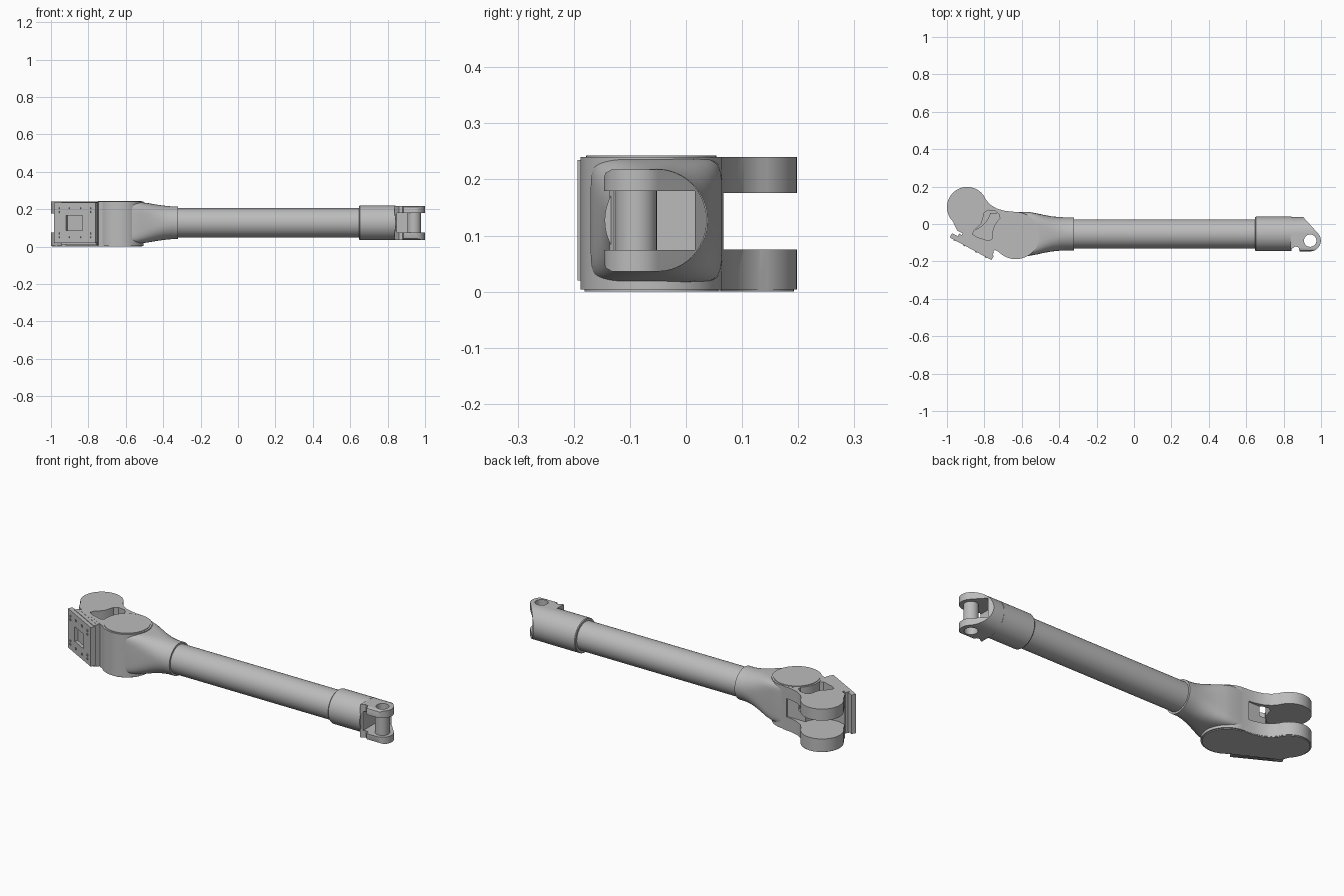
import bpy, bmesh, math
from mathutils import Vector

cube = bpy.data.objects.get("Cube")
if cube:
    bpy.data.objects.remove(cube, do_unlink=True)

grey = bpy.data.materials.new("satin grey")
grey.use_nodes = True
grey.diffuse_color = (0.5, 0.5, 0.5, 1)
grey.node_tree.nodes["Principled BSDF"].inputs["Base Color"].default_value = (0.5, 0.5, 0.5, 1)

AXIS_Y, AXIS_Z = -0.053, 0.127
BARREL = (-0.632, -0.062)
LOBE = (-0.892, 0.09)
PIN = (0.942, -0.089)


def loft(name, rings, angle=35):
    """Skin a list of equal-length point rings and cap both ends."""
    bm = bmesh.new()
    rows = [[bm.verts.new(p) for p in ring] for ring in rings]
    n = len(rows[0])
    for a, b in zip(rows, rows[1:]):
        for i in range(n):
            j = (i + 1) % n
            bm.faces.new((a[i], a[j], b[j], b[i]))
    bm.faces.new(rows[0][::-1])
    bm.faces.new(rows[-1])
    bmesh.ops.recalc_face_normals(bm, faces=bm.faces)
    mesh = bpy.data.meshes.new(name)
    bm.to_mesh(mesh)
    bm.free()
    mesh.materials.append(grey)
    ob = bpy.data.objects.new(name, mesh)
    bpy.context.collection.objects.link(ob)
    smooth(ob, angle)
    return ob


def smooth(ob, angle=35):
    bpy.ops.object.select_all(action="DESELECT")
    ob.select_set(True)
    bpy.context.view_layer.objects.active = ob
    bpy.ops.object.shade_smooth_by_angle(angle=math.radians(angle))


def arc(c, r, start, end, n=24):
    steps = [math.radians(start + (end - start) * i / n) for i in range(n + 1)]
    return [(c[0] + r * math.cos(t), c[1] + r * math.sin(t)) for t in steps]


def prism(name, outline, z0, z1):
    return loft(name, [[(x, y, z) for x, y in outline] for z in (z0, z1)])


def disc(name, c, r, z0, z1, n=64):
    return prism(name, arc(c, r, 0, 360 - 360 / n, n - 1), z0, z1)


def block(name, x, y, z):
    return prism(name, [(x[0], y[0]), (x[1], y[0]), (x[1], y[1]), (x[0], y[1])], *z)


def section(x, hy, hz, power=2, n=64):
    """Superellipse ring across the arm axis."""
    ring = []
    for i in range(n):
        t = 2 * math.pi * i / n
        c, s = math.cos(t), math.sin(t)
        ring.append((x, AXIS_Y + hy * math.copysign(abs(c) ** (2 / power), c),
                     AXIS_Z + hz * math.copysign(abs(s) ** (2 / power), s)))
    return ring


def combine(ob, tool, operation="DIFFERENCE"):
    mod = ob.modifiers.new("cut", "BOOLEAN")
    mod.operation, mod.object, mod.solver = operation, tool, "EXACT"
    bpy.ops.object.select_all(action="DESELECT")
    ob.select_set(True)
    bpy.context.view_layer.objects.active = ob
    bpy.ops.object.modifier_apply(modifier=mod.name)
    bpy.data.objects.remove(tool, do_unlink=True)
    smooth(ob)


# Long tube and its two sleeves
loft("arm_tube", [section(x, 0.078, 0.078) for x in (-0.33, 0.66)])
loft("outer_sleeve", [section(0.648, 0.089, 0.089), section(0.652, 0.092, 0.092),
                      section(0.842, 0.092, 0.092)])

# Neck blending from the boxy elbow to the round sleeve
loft("elbow_neck", [
    section(-0.62, 0.118, 0.112, 9), section(-0.56, 0.117, 0.112, 7),
    section(-0.52, 0.110, 0.110, 5), section(-0.48, 0.101, 0.105, 3.6),
    section(-0.44, 0.094, 0.098, 2.7), section(-0.40, 0.090, 0.092, 2.2),
    section(-0.36, 0.088, 0.088), section(-0.32, 0.088, 0.088)], 50)

# Elbow barrel with its end cap
disc("elbow_barrel", BARREL, 0.126, 0.004, 0.24)
disc("barrel_cap", BARREL, 0.116, 0.23, 0.243)

# Fork body: lobed outline, slotted between the two ears
outline = (arc(LOBE, 0.108, 22, 225)
           + [(-0.945, -0.035), (-0.75, -0.135), (-0.72, -0.15), (-0.63, -0.18),
              (-0.55, -0.06), (-0.63, 0.064), (-0.69, 0.07), (-0.735, 0.083), (-0.77, 0.104)])
fork = prism("fork_body", outline, 0.004, 0.2395)
combine(fork, disc("gap_cutter", LOBE, 0.127, 0.075, 0.176))
combine(fork, block("slot_cutter", (-1.1, -0.66), (0.06, 0.3), (0.075, 0.176)))
pocket = [(-0.863, -0.055), (-0.855, -0.035), (-0.815, 0.005), (-0.80, 0.06), (-0.78, 0.074),
          (-0.74, 0.068), (-0.72, 0.05), (-0.715, 0.015), (-0.75, -0.04), (-0.752, -0.075),
          (-0.775, -0.09), (-0.84, -0.07)]
combine(fork, prism("pocket_cutter", pocket, 0.125, 0.3))

# Thin cover under the fork and barrel
center = Vector((-0.79, 0.02))
prism("bottom_cover", [tuple(center + (Vector(p) - center) * 0.97) for p in outline], 0, 0.01)
disc("barrel_bottom_cover", BARREL, 0.119, 0, 0.01)

# Tilted mounting plate on the front, with a backing rib and a square window
start, end = Vector((-0.985, -0.072)), Vector((-0.762, -0.193))
along = (end - start).normalized()
inward = Vector((-along.y, along.x))
length = (end - start).length


def slab(name, u0, u1, d0, d1, z0, z1):
    corners = ((u0, d0), (u1, d0), (u1, d1), (u0, d1))
    return prism(name, [tuple(start + along * u + inward * d) for u, d in corners], z0, z1)


plate = slab("mounting_plate", 0, length, 0, 0.026, 0.02, 0.235)
combine(plate, slab("window_cutter", 0.075, 0.175, -0.02, 0.018, 0.085, 0.165))
slab("plate_backing", 0.035, length - 0.008, 0.02, 0.042, 0.012, 0.238)
slab("plate_root", 0.05, length - 0.012, 0.04, 0.062, 0.006, 0.239)

# Small bolts around the window
for u in (0.03, 0.09, 0.16, 0.22):
    for z in (0.05, 0.07, 0.185, 0.205):
        if (u in (0.03, 0.22)) or z in (0.05, 0.205):
            slab("plate_bolt", u - 0.005, u + 0.005, -0.004, 0.005, z - 0.005, z + 0.005)

# Clevis: D-shaped section trimmed to the slanted, rounded tip
half = [(-0.05 + 0.087 * math.cos(t), AXIS_Z + 0.091 * math.sin(t))
        for t in [math.radians(-90 + 7.5 * i) for i in range(25)]]
d_shape = half + [(-0.132, 0.218), (-0.143, 0.212), (-0.148, 0.2),
                  (-0.148, 0.054), (-0.143, 0.042), (-0.132, 0.036)]
clevis = loft("end_clevis", [[(x, y, z) for y, z in d_shape] for x in (0.838, 1.05)])
tip = ([(0.82, -0.14), (0.835, -0.138), (0.862, -0.12), (0.88, -0.125), (0.885, -0.146)]
       + arc(PIN, 0.057, -90, 42) + [(0.902, 0.04), (0.82, 0.04)])
combine(clevis, prism("tip_outline", tip, -0.1, 0.4), "INTERSECT")
combine(clevis, block("mouth_cutter", (0.85, 1.1), (-0.3, 0.016), (0.074, 0.179)))
combine(clevis, disc("bore_cutter", PIN, 0.033, -0.1, 0.4, 40))

# Hollow pin between the clevis ears
pin = disc("clevis_pin", PIN, 0.037, 0.06, 0.19, 40)
combine(pin, disc("pin_bore", PIN, 0.033, -0.1, 0.4, 40))
